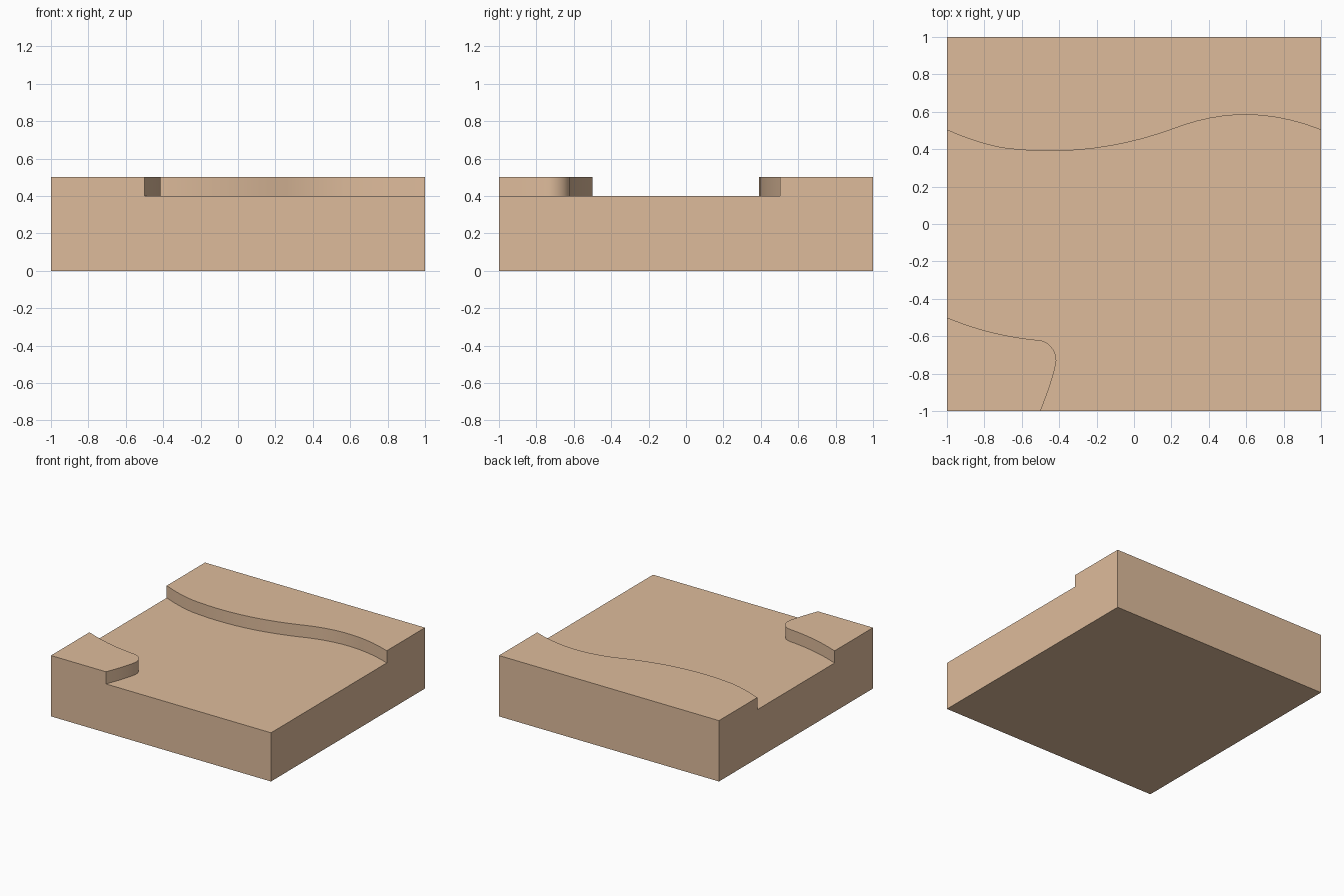
import bpy, bmesh, math
from mathutils import Vector
from mathutils.geometry import interpolate_bezier

if "Cube" in bpy.data.objects:
    bpy.data.objects.remove(bpy.data.objects["Cube"])


def prism(name, outline, z0, z1):
    """Extrude a closed xy outline between two heights."""
    bm = bmesh.new()
    face = bm.faces.new([bm.verts.new((x, y, z0)) for x, y in outline])
    ext = bmesh.ops.extrude_face_region(bm, geom=[face])
    top = [v for v in ext["geom"] if isinstance(v, bmesh.types.BMVert)]
    bmesh.ops.translate(bm, verts=top, vec=(0, 0, z1 - z0))
    bmesh.ops.recalc_face_normals(bm, faces=bm.faces)
    mesh = bpy.data.meshes.new(name)
    bm.to_mesh(mesh)
    bm.free()
    obj = bpy.data.objects.new(name, mesh)
    bpy.context.collection.objects.link(obj)
    return obj


def bezier_path(pts, steps=12):
    """Sample chained cubic beziers (every third point is an anchor)."""
    path = [Vector(pts[0])]
    for i in range(0, len(pts) - 1, 3):
        path += interpolate_bezier(*[Vector(p).to_3d() for p in pts[i:i + 4]], steps)[1:]
    return [(p[0], p[1]) for p in path]


# Edge of the back bank, left to right
back_edge = bezier_path([
    (-1, .503), (-.9, .458), (-.8, .425), (-.7, .406),
    (-.4, .367), (-.1, .397), (.2, .505),
    (.45, .602), (.7, .62), (1, .503)])

# Edge of the rounded front left bank, from the front side to the left side
corner_edge = bezier_path([
    (-.5, -1), (-.465, -.91), (-.435, -.83), (-.417, -.745),
    (-.407, -.695), (-.445, -.627), (-.51, -.621),
    (-.69, -.605), (-.85, -.562), (-1, -.5)])

# Solid ground block
ground = prism("ground_tile", [(-1, -1), (1, -1), (1, 1), (-1, 1)], 0, .5)

# Riverbed carved between the banks
cutter = prism("riverbed_cutter",
               [(-1.2, .58)] + back_edge + [(1.2, .45), (1.2, -1.2), (-.57, -1.2)]
               + corner_edge + [(-1.2, -.42)], .4, .7)
cutter.hide_render = True
mod = ground.modifiers.new("riverbed", 'BOOLEAN')
mod.operation = 'DIFFERENCE'
mod.solver = 'EXACT'
mod.object = cutter
bpy.context.view_layer.objects.active = ground
ground.select_set(True)
bpy.ops.object.modifier_apply(modifier=mod.name)
bpy.data.objects.remove(cutter)
bpy.ops.object.shade_smooth_by_angle(angle=math.radians(30))

# Sandy colour
sand = bpy.data.materials.new("sand")
sand.diffuse_color = (.73, .50, .33, 1)
sand.use_nodes = True
sand.node_tree.nodes["Principled BSDF"].inputs["Base Color"].default_value = sand.diffuse_color
ground.data.materials.clear()
ground.data.materials.append(sand)
